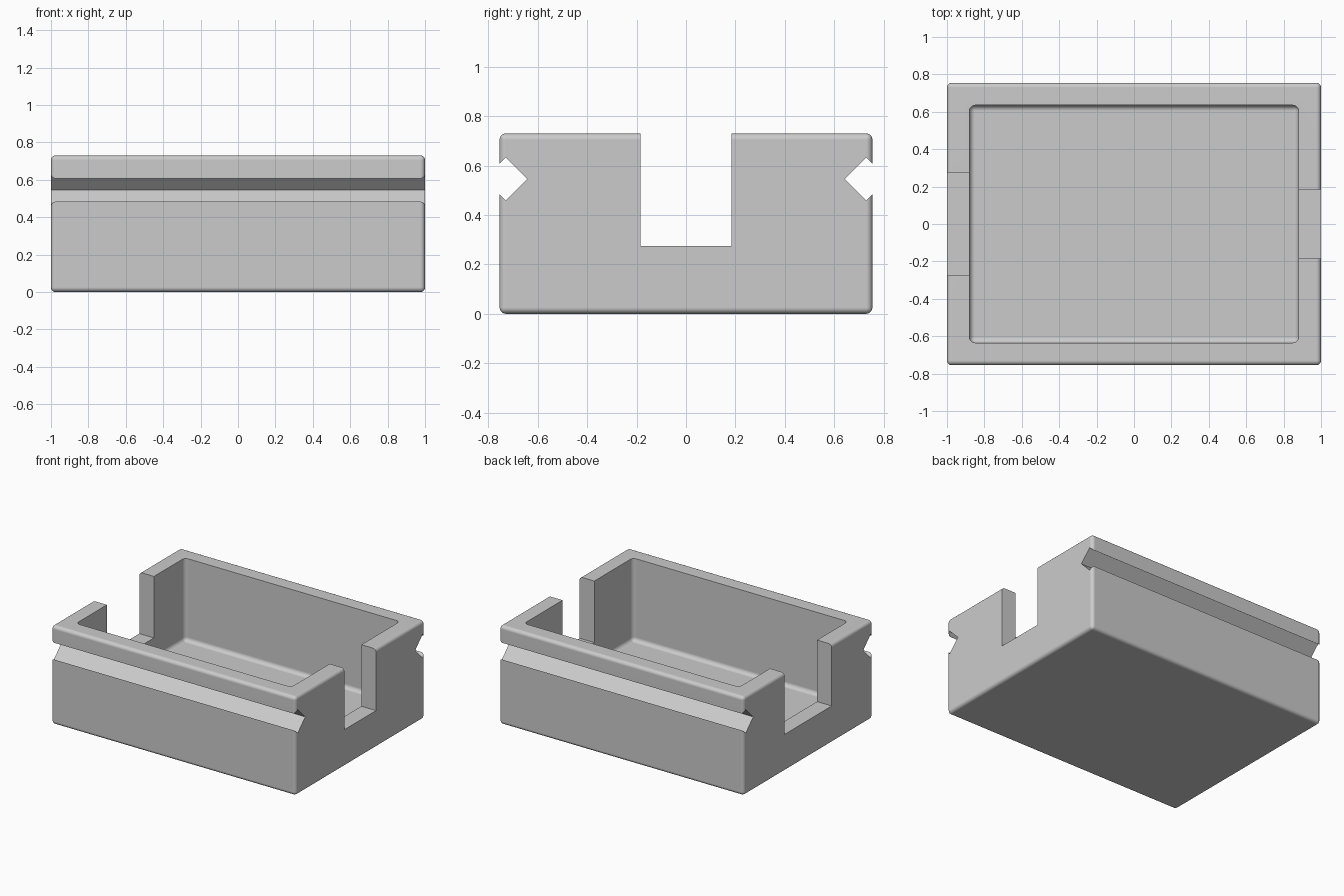
import bpy
import math

cube = bpy.data.objects.get("Cube")
if cube:
    bpy.data.objects.remove(cube, do_unlink=True)

HALF_X, HALF_Y, HEIGHT = 1.0, 0.755, 0.73
ROUND = 0.025


def box(name, low, high, radius=0.0, tilt=0.0):
    """Box between two corners, with optional rounded edges and tilt about x."""
    centre = [(a + b) / 2 for a, b in zip(low, high)]
    bpy.ops.mesh.primitive_cube_add(size=1, location=centre)
    ob = bpy.context.object
    ob.name = name
    ob.scale = [b - a for a, b in zip(low, high)]
    bpy.ops.object.transform_apply(location=False, rotation=False, scale=True)
    ob.rotation_euler.x = tilt
    if radius:
        bevel = ob.modifiers.new("rounding", 'BEVEL')
        bevel.width = radius
        bevel.segments = 5
    return ob


# Rounded outer block
body = box("open_tray", (-HALF_X, -HALF_Y, 0), (HALF_X, HALF_Y, HEIGHT), ROUND)

# Hollow with rounded floor and corners, open at the top
cutters = [box("cavity_cutter", (-0.88, -0.635, 0.12), (0.88, 0.635, 1), 0.03)]

# Slots through the end walls: wide on the right, narrow on the left
for name, side, half in (("left", 1, 0.185), ("right", -1, 0.275)):
    xs = sorted((side * 0.8, side * 1.2))
    cutters.append(box(name + "_slot_cutter", (xs[0], -half, 0.275), (xs[1], half, 1)))

# Square rails turned on edge cut the V grooves along front and back
half = 0.087 / math.sqrt(2)
for name, side in (("front", -1), ("back", 1)):
    y, z = side * 0.73, 0.545
    cutters.append(box(name + "_groove_cutter", (-1.2, y - half, z - half),
                       (1.2, y + half, z + half), tilt=math.pi / 4))

for cutter in cutters:
    cutter.hide_render = True
    cut = body.modifiers.new(cutter.name, 'BOOLEAN')
    cut.operation = 'DIFFERENCE'
    cut.solver = 'EXACT'
    cut.object = cutter

# Bake the cuts, then discard the cutters
bpy.ops.object.select_all(action='DESELECT')
body.select_set(True)
bpy.context.view_layer.objects.active = body
bpy.ops.object.convert(target='MESH')
for cutter in cutters:
    bpy.data.objects.remove(cutter, do_unlink=True)

# Smooth roundings, crisp cuts and flat walls
bpy.ops.object.shade_smooth_by_angle(angle=math.radians(30))
weighted = body.modifiers.new("flat_walls", 'WEIGHTED_NORMAL')
weighted.keep_sharp = True

# Plain grey finish
grey = bpy.data.materials.new("plain_grey")
grey.use_nodes = True
colour = (0.6, 0.6, 0.6, 1)
grey.diffuse_color = colour
grey.node_tree.nodes["Principled BSDF"].inputs["Base Color"].default_value = colour
body.data.materials.clear()
body.data.materials.append(grey)
